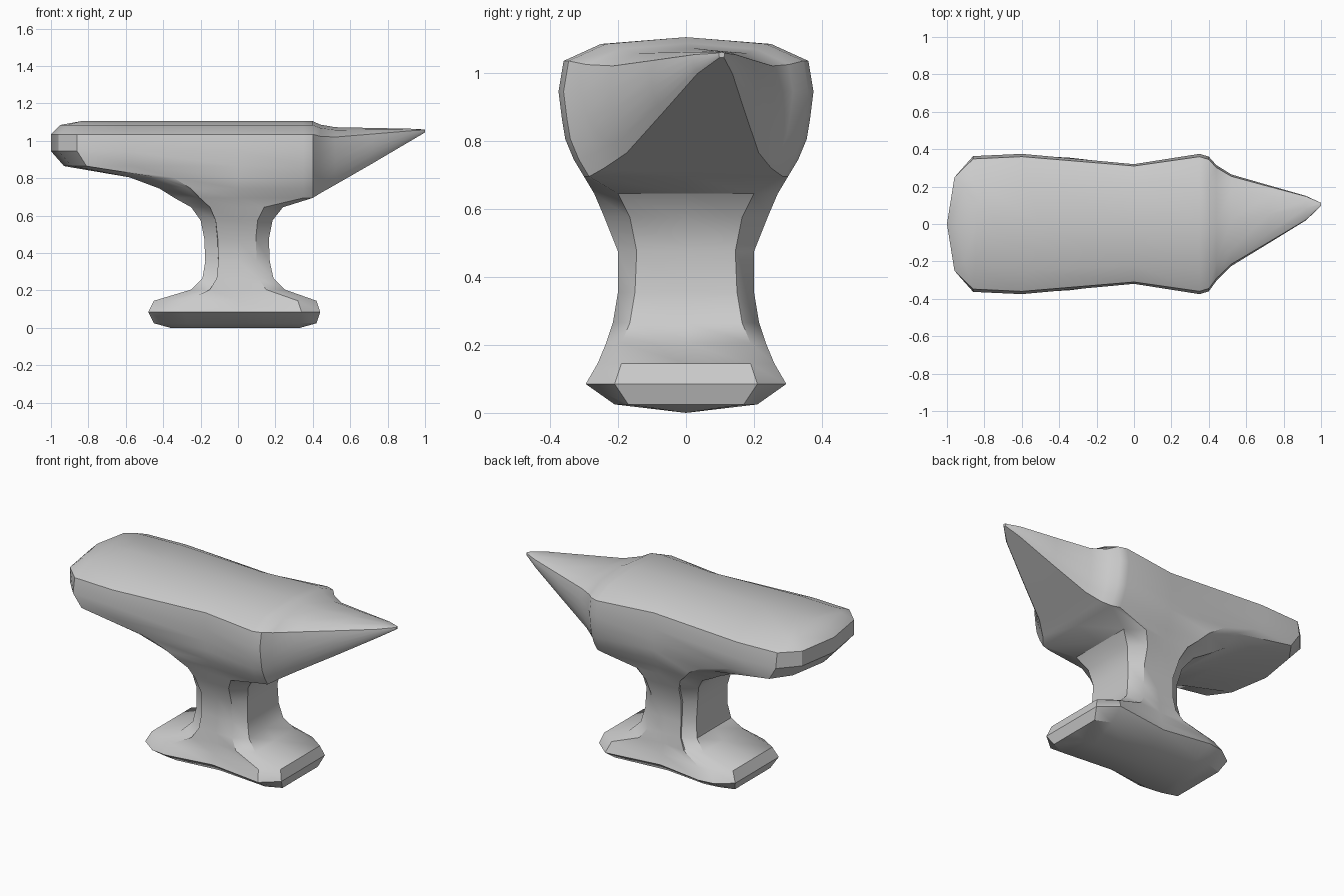
import bpy, bmesh

if "Cube" in bpy.data.objects:
    bpy.data.objects.remove(bpy.data.objects["Cube"])

# Horizontal slices from foot to face:
# z, left x, right x, end half-width, corner cut, side half-width, mid half-width
LEVELS = [
    (0.005, -.36, .33, 0, .05, 0, 0),
    (0.03, -.45, .42, .17, .09, .21, .18),
    (0.09, -.48, .44, .21, .10, .295, .25),
    (0.15, -.45, .42, .19, .10, .26, .23),
    (0.21, -.25, .25, .19, .10, .235, .22),
    (0.27, -.19, .19, .165, .08, .215, .215),
    (0.36, -.175, .17, .15, .07, .20, .20),
    (0.48, -.18, .165, .145, .07, .20, .20),
    (0.58, -.20, .185, .165, .08, .24, .24),
    (0.65, -.25, .24, .20, .10, .27, .26),
    (0.70, -.34, .40, .23, .13, .30, .28),
    (0.75, -.42, .40, .26, .15, .33, .30),
    (0.81, -.58, .40, .27, .15, .355, .31),
    (0.87, -.93, .40, .24, .12, .365, .315),
    (0.95, -1.0, .40, .25, .14, .375, .32),
    (1.04, -1.0, .40, .25, .14, .36, .31),
    (1.09, -.95, .40, .20, .10, .25, .22),
    (1.11, -.84, .40, 0, .10, 0, 0),
]


def ring(z, xl, xr, ye, cut, yc, ym):
    head = z >= .7
    tip = .04 if z > .85 and ye > 0 else 0
    r_ye, r_cut = (max(yc - .015, 0), .05) if head else (ye, cut)
    half = [(xl + tip, ye), (xl + cut, max(yc - .012, 0)), (xl * .6, yc), (0, ym),
            (xr - r_cut, yc), (xr, r_ye)]
    pts = [(xl, 0)] + half + [(xr, 0)] + [(x, -y) for x, y in reversed(half)]
    return [(x, y, z) for x, y in pts]


# Foot, waist and head as one loft
bm = bmesh.new()
rings = [[bm.verts.new(p) for p in ring(*lv)] for lv in LEVELS]
for a, b in zip(rings, rings[1:]):
    n = len(a)
    for i in range(n):
        j = (i + 1) % n
        bm.faces.new((a[i], a[j], b[j], b[i]))
bmesh.ops.remove_doubles(bm, verts=bm.verts, dist=.0005)

# Open the head's right end, then draw its rim out into the offset horn
end = [f for f in bm.faces if all(abs(v.co.x - .4) < 1e-4 for v in f.verts)]
bmesh.ops.delete(bm, geom=end, context='FACES')
rim = [e for e in bm.edges if e.is_boundary
       and all(abs(v.co.x - .4) < 1e-4 for v in e.verts)]
# x, centre y, half-width, bottom z, top z
HORN = [(.44, .005, .31, .725, 1.092), (.52, .02, .245, .77, 1.078),
        (.72, .052, .155, .885, 1.074), (.92, .085, .065, 1.003, 1.07),
        (1.0, .105, .008, 1.05, 1.066)]
py, ph, pb, pt = 0, .36, .70, 1.11
for x, cy, hw, zb, zt in HORN:
    ext = bmesh.ops.extrude_edge_only(bm, edges=rim)['geom']
    rim = [g for g in ext if isinstance(g, bmesh.types.BMEdge)]
    for v in [g for g in ext if isinstance(g, bmesh.types.BMVert)]:
        v.co = (x, cy + (v.co.y - py) / ph * hw,
                zb + (v.co.z - pb) / (pt - pb) * (zt - zb))
    py, ph, pb, pt = cy, hw, zb, zt
bmesh.ops.holes_fill(bm, edges=rim, sides=0)
bmesh.ops.recalc_face_normals(bm, faces=bm.faces)

# Rest on the ground
low = min(v.co.z for v in bm.verts)
for v in bm.verts:
    v.co.z -= low

mesh = bpy.data.meshes.new("anvil")
bm.to_mesh(mesh)
bm.free()
anvil = bpy.data.objects.new("anvil", mesh)
bpy.context.collection.objects.link(anvil)
bpy.context.view_layer.objects.active = anvil
anvil.select_set(True)
bpy.ops.object.shade_smooth_by_angle(angle=.6)
